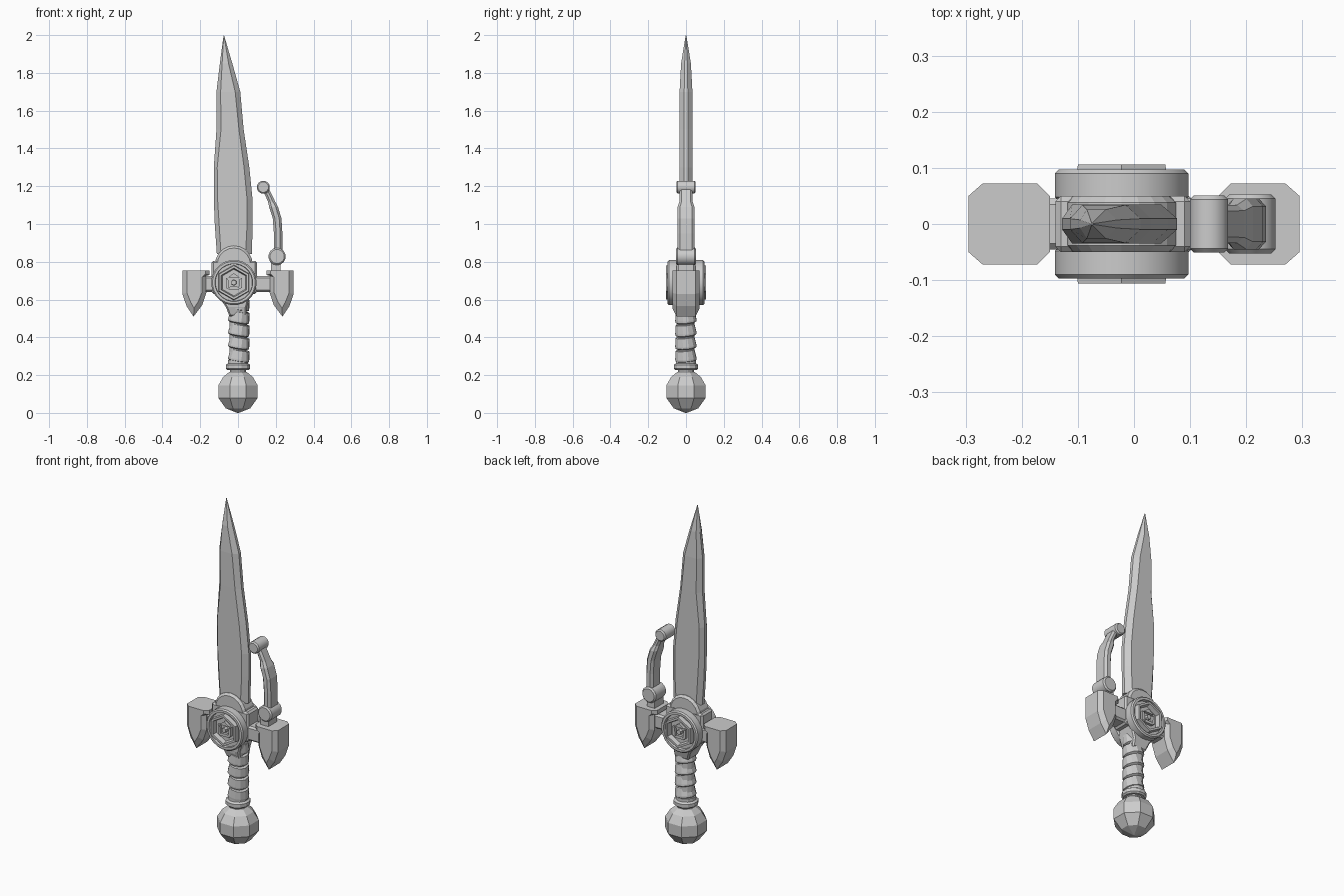
import bpy, bmesh, math
from mathutils import Matrix, Vector

if "Cube" in bpy.data.objects:
    bpy.data.objects.remove(bpy.data.objects["Cube"])

steel = bpy.data.materials.new("grey steel")
steel.diffuse_color = (0.6, 0.6, 0.6, 1)
steel.use_nodes = True
steel.node_tree.nodes["Principled BSDF"].inputs["Base Color"].default_value = steel.diffuse_color


def finish(name, bm, bevel=0.0, smooth=False):
    bmesh.ops.recalc_face_normals(bm, faces=bm.faces)
    me = bpy.data.meshes.new(name)
    bm.to_mesh(me)
    bm.free()
    me.materials.append(steel)
    ob = bpy.data.objects.new(name, me)
    bpy.context.collection.objects.link(ob)
    if bevel:
        m = ob.modifiers.new("bevel", "BEVEL")
        m.width, m.segments, m.limit_method = bevel, 1, "ANGLE"
        m.angle_limit = math.radians(50)
    if smooth:
        bpy.context.view_layer.objects.active = ob
        ob.select_set(True)
        bpy.ops.object.shade_smooth_by_angle(angle=math.radians(35))
        ob.select_set(False)
    return ob


def loft(name, rings, closed=False, **kw):
    """Skin a list of equal-length point loops; cap the ends unless closed."""
    bm = bmesh.new()
    vs = [[bm.verts.new(p) for p in r] for r in rings]
    n = len(vs[0])
    pairs = list(zip(vs, vs[1:])) + ([(vs[-1], vs[0])] if closed else [])
    for a, b in pairs:
        for i in range(n):
            j = (i + 1) % n
            bm.faces.new((a[i], a[j], b[j], b[i]))
    if not closed:
        bm.faces.new(vs[0])
        bm.faces.new(vs[-1])
    return finish(name, bm, **kw)


def prism(name, pts, y0, y1, **kw):
    """Extrude an x-z outline along y."""
    return loft(name, [[(x, y, z) for x, z in pts] for y in (y0, y1)], **kw)


def lathe(name, prof, n, mat=Matrix(), turn=0.5, closed=False, **kw):
    """Spin (radius, height) points about local z, then place with mat."""
    ang = [(i + turn) * math.tau / n for i in range(n)]
    rings = [[mat @ Vector((r * math.cos(a), r * math.sin(a), h)) for a in ang]
             for r, h in prof]
    return loft(name, rings, closed, **kw)


def along_y(x, z, side=1):
    return Matrix.Translation((x, 0, z)) @ Matrix.Rotation(-side * math.pi / 2, 4, "X")


# Pommel and neck
lathe("pommel", [(0.004, 0), (0.07, 0.024), (0.113, 0.08), (0.113, 0.145),
                 (0.085, 0.19), (0.05, 0.217)], 8)
lathe("pommel_neck", [(0.045, 0.2), (0.045, 0.24)], 12)
lathe("grip_collar", [(0.058, 0.226), (0.067, 0.234), (0.067, 0.254),
                      (0.055, 0.262), (0.055, 0.28)], 12)

# Grip core with slanted wrap bands
lathe("grip_core", [(0.047, 0.25), (0.047, 0.6)], 12)
for i in range(5):
    m = (Matrix.Translation((0.002, 0, 0.275 + 0.068 * i))
         @ Matrix.Rotation(math.radians(9), 4, "Y")
         @ Matrix.Rotation(math.radians(5), 4, "X"))
    lathe(f"grip_wrap_{i + 1}", [(0.045, -0.004), (0.058, 0.004), (0.058, 0.014),
                                 (0.051, 0.058), (0.045, 0.06)], 12, m)

# Hub body between the discs, domed above and narrowing to the grip
CX, CZ = -0.022, 0.69
dome = [(CX + 0.1 * math.cos(a), 0.785 + 0.1 * math.sin(a))
        for a in (math.pi * i / 10 for i in range(11))]
prism("hub_dome", dome, -0.05, 0.05, bevel=0.012)
prism("hub_shoulders", [(-0.14, 0.63), (-0.14, 0.805), (0.1, 0.805), (0.1, 0.63)],
      -0.05, 0.05, bevel=0.01)
loft("hub_throat", [[(CX * t + sx * w, sy * d, z) for sx, sy in
                     ((-1, -1), (1, -1), (1, 1), (-1, 1))]
                    for w, d, z, t in ((0.045, 0.045, 0.51, 0), (0.055, 0.058, 0.56, 0.4),
                                       (0.09, 0.06, 0.63, 1), (0.09, 0.06, 0.77, 1))],
     bevel=0.008)

# Round discs with rim, hexagon frame and raised relief on both faces
for side, tag in ((-1, "front"), (1, "back")):
    m = along_y(CX, CZ, side)
    lathe(f"{tag}_disc", [(0.112, 0.04), (0.12, 0.048), (0.12, 0.08), (0.1, 0.08)], 24, m, smooth=True)
    lathe(f"{tag}_disc_rim", [(0.12, 0.078), (0.12, 0.09), (0.113, 0.097),
                              (0.1, 0.097), (0.098, 0.078)], 24, m, closed=True, smooth=True)
    lathe(f"{tag}_hexagon_frame", [(0.094, 0.078), (0.09, 0.106), (0.077, 0.106),
                                   (0.07, 0.078)], 6, m, closed=True)
    ys = sorted((side * 0.078, side * 0.096))
    for sx in (-1, 1):
        prism(f"{tag}_relief_post", [(CX + sx * x, CZ + z) for x, z in
              ((0.024, -0.038), (0.042, -0.028), (0.042, 0.024), (0.03, 0.018))], *ys)
    prism(f"{tag}_relief_foot", [(CX + x, CZ + z) for x, z in
          ((-0.03, -0.038), (0.03, -0.038), (0.02, -0.022), (-0.02, -0.022))], *ys)
    lathe(f"{tag}_relief_stud", [(0.016, 0.078), (0.014, 0.1)], 6, m)
    prism(f"{tag}_relief_cap", [(CX + x, CZ + z) for x, z in
          ((-0.032, 0.026), (0.032, 0.026), (0, 0.05))], *ys)

# Crossguard bar and hooked wings
prism("guard_bar", [(-0.19, 0.64), (0.19, 0.64), (0.19, 0.725), (-0.19, 0.725)],
      -0.045, 0.045, bevel=0.01)
wing = [(0.15, 0.755), (0.295, 0.755), (0.295, 0.63), (0.272, 0.565), (0.235, 0.51),
        (0.19, 0.57), (0.168, 0.635), (0.17, 0.725), (0.15, 0.73)]
inner = [(0.172, 0.755), (0.27, 0.755), (0.27, 0.635), (0.25, 0.585), (0.233, 0.555),
         (0.21, 0.59), (0.19, 0.64), (0.19, 0.72), (0.172, 0.735)]
for s, tag in ((-1, "left"), (1, "right")):
    loft(f"{tag}_guard_wing",
         [[(s * x, y, z) for x, z in o] for o, y in
          ((inner, -0.072), (wing, -0.05), (wing, 0.05), (inner, 0.072))])

# Blade: flat faces with bevelled cutting edges
# (z, left edge, left ridge, right ridge, right edge, half thickness)
blade = [(0.84, -0.112, -0.09, 0.04, 0.074, 0.035), (1.0, -0.123, -0.1, 0.048, 0.077, 0.035),
         (1.13, -0.128, -0.108, 0.048, 0.077, 0.035), (1.3, -0.128, -0.11, 0.032, 0.06, 0.035),
         (1.5, -0.114, -0.09, 0.005, 0.03, 0.035), (1.7, -0.114, -0.092, -0.015, 0.012, 0.034),
         (1.85, -0.096, -0.084, -0.05, -0.03, 0.026), (1.998, -0.0765, -0.0755, -0.0745, -0.0735, 0.002)]
loft("blade", [[(a, -t * .28, z), (b, -t, z), (c, -t, z), (d, -t * .28, z),
                (d, t * .28, z), (c, t, z), (b, t, z), (a, t * .28, z)]
               for z, a, b, c, d, t in blade])

# Curved side lever with a pivot barrel below and a roller on top
prism("lever_foot", [(0.175, 0.75), (0.225, 0.75), (0.225, 0.81), (0.175, 0.81)], -0.04, 0.04)
lathe("lever_pivot", [(0.038, -0.053), (0.046, -0.045), (0.046, 0.045), (0.038, 0.053)],
      14, along_y(0.207, 0.828), smooth=True)
lathe("lever_roller", [(0.028, -0.051), (0.035, -0.044), (0.035, 0.044), (0.028, 0.051)],
      12, along_y(0.134, 1.195), smooth=True)
lever = [(0.19, 0.235, 0.85, 0.045), (0.19, 0.235, 0.95, 0.045), (0.184, 0.23, 1.03, 0.045),
         (0.165, 0.212, 1.09, 0.045), (0.158, 0.196, 1.12, 0.034), (0.127, 0.162, 1.19, 0.033)]
loft("lever_arm", [[(a, -d * .7, z), (a + .012, -d, z), (b - .012, -d, z), (b, -d * .7, z),
                    (b, d * .7, z), (b - .012, d, z), (a + .012, d, z), (a, d * .7, z)]
                   for a, b, z, d in lever])
